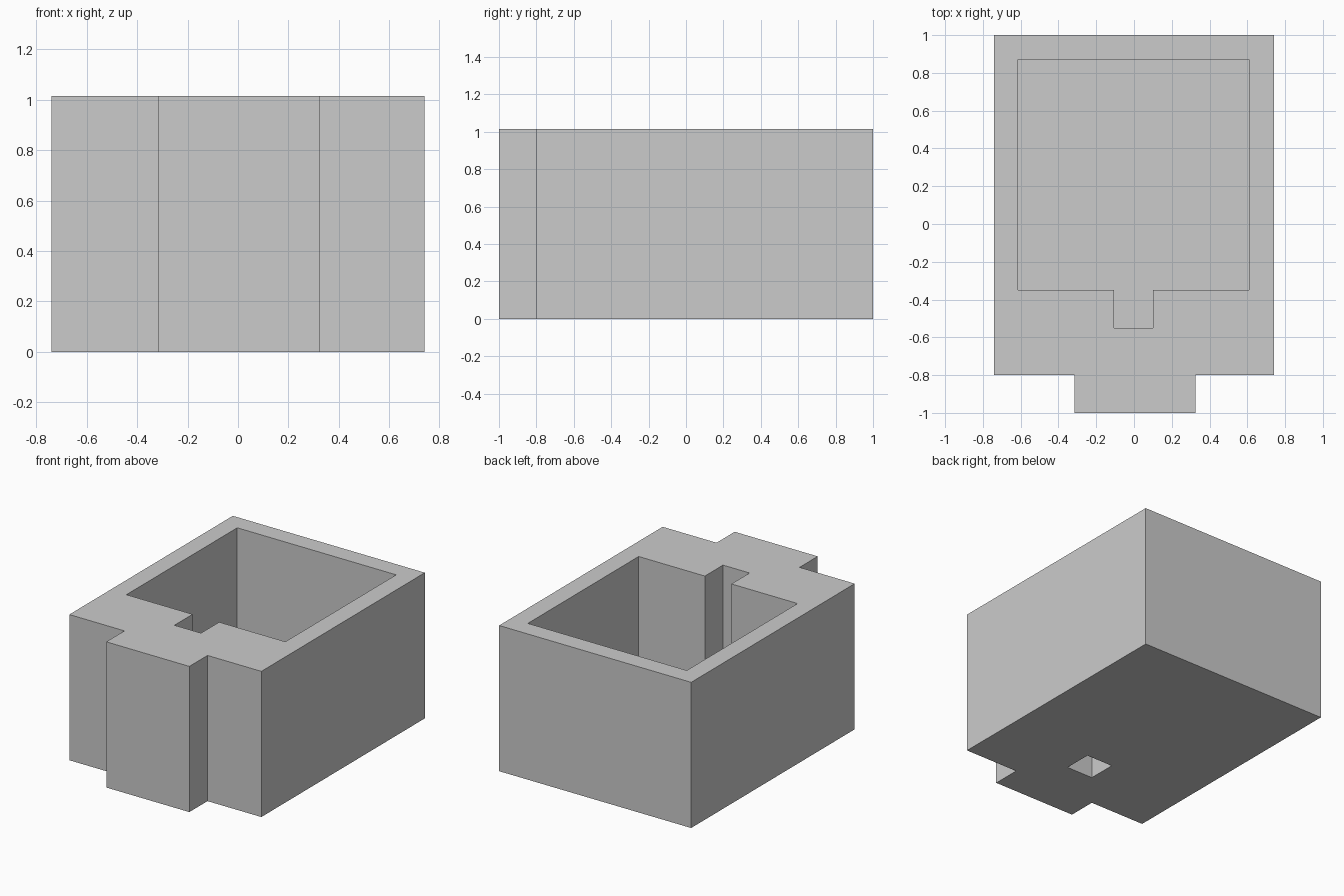
import bpy, bmesh

if "Cube" in bpy.data.objects:
    bpy.data.objects.remove(bpy.data.objects["Cube"])

HEIGHT = 1.015
FLOOR = 0.20


def prism(name, outline, z0, z1):
    """Extrude a flat outline (counter-clockwise) from z0 to z1."""
    bm = bmesh.new()
    face = bm.faces.new([bm.verts.new((x, y, z0)) for x, y in outline])
    top = bmesh.ops.extrude_face_region(bm, geom=[face])["geom"]
    bmesh.ops.translate(bm, vec=(0, 0, z1 - z0),
                        verts=[v for v in top if isinstance(v, bmesh.types.BMVert)])
    bmesh.ops.recalc_face_normals(bm, faces=bm.faces)
    mesh = bpy.data.meshes.new(name)
    bm.to_mesh(mesh)
    bm.free()
    obj = bpy.data.objects.new(name, mesh)
    bpy.context.collection.objects.link(obj)
    return obj


def stepped_outline(x0, x1, back, front, tab0, tab1, tab_front):
    """Rectangle with a tab sticking out of its front side."""
    return [(x0, front), (tab0, front), (tab0, tab_front), (tab1, tab_front),
            (tab1, front), (x1, front), (x1, back), (x0, back)]


def cut(target, cutter):
    mod = target.modifiers.new(cutter.name, 'BOOLEAN')
    mod.operation = 'DIFFERENCE'
    mod.solver = 'EXACT'
    mod.object = cutter
    cutter.hide_render = True
    cutter.hide_set(True)


# Outer block with front tab
body = prism("box_body",
             stepped_outline(-0.74, 0.74, 1.0, -0.80, -0.315, 0.325, -1.0),
             0, HEIGHT)

# Open cavity with its front notch
cut(body, prism("cavity_cutter",
                stepped_outline(-0.615, 0.61, 0.87, -0.35, -0.105, 0.10, -0.55),
                FLOOR, HEIGHT + 0.2))

# Square recess in the underside, below the notch
cut(body, prism("underside_recess_cutter",
                [(-0.105, -0.55), (0.10, -0.55), (0.10, -0.35), (-0.105, -0.35)],
                -0.2, FLOOR - 0.01))
